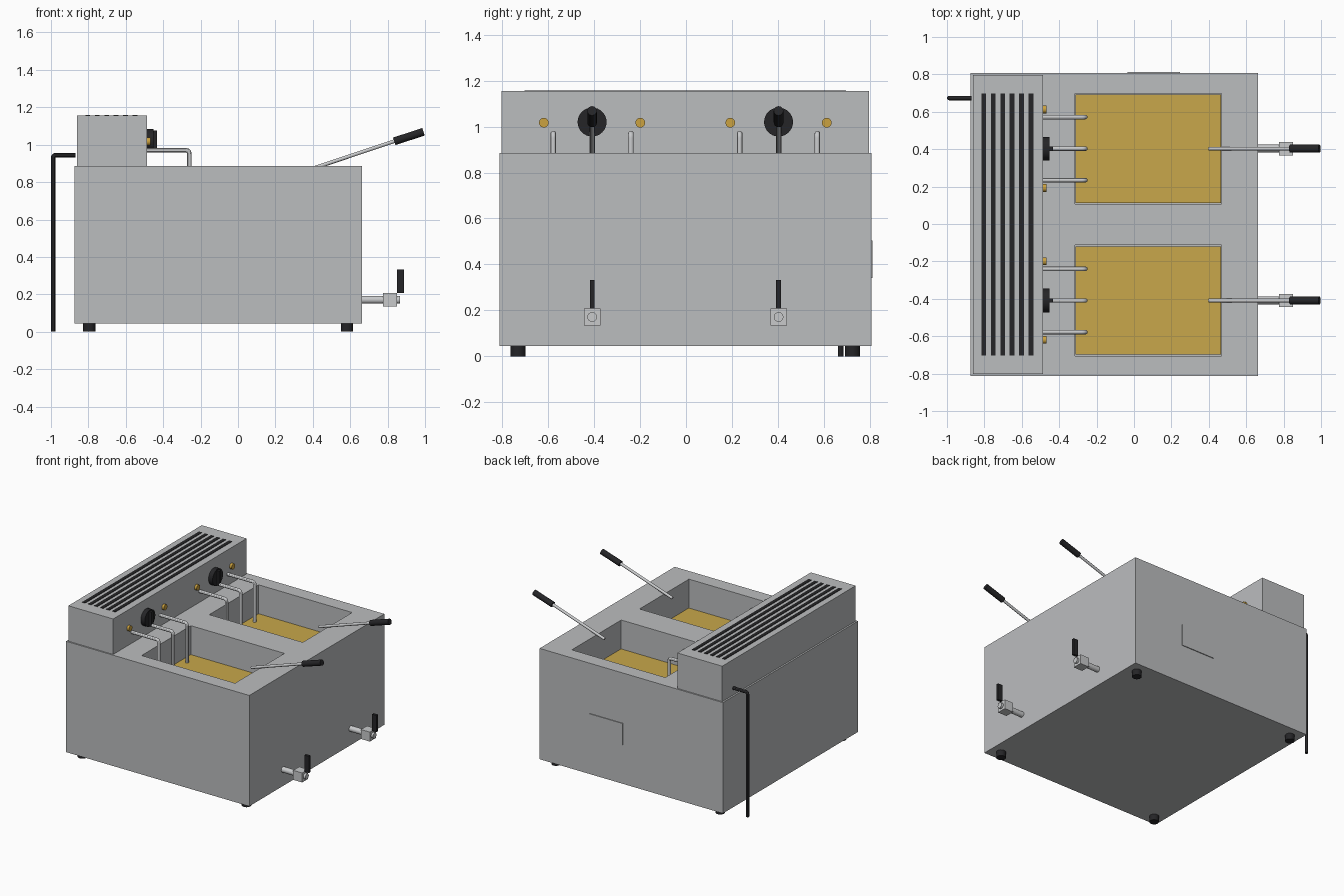
import bpy
import bmesh
from mathutils import Vector

if "Cube" in bpy.data.objects:
    bpy.data.objects.remove(bpy.data.objects["Cube"], do_unlink=True)


def material(name, r, g, b):
    m = bpy.data.materials.new(name)
    m.use_nodes = True
    m.diffuse_color = (r, g, b, 1)
    m.node_tree.nodes["Principled BSDF"].inputs["Base Color"].default_value = (r, g, b, 1)
    return m


STEEL = material("brushed steel", 0.50, 0.51, 0.52)
CHROME = material("bright steel", 0.58, 0.59, 0.60)
BLACK = material("black plastic", 0.018, 0.018, 0.02)
OIL = material("frying oil", 0.58, 0.39, 0.07)
AMBER = material("amber lamp", 0.60, 0.36, 0.05)

CY = -0.003                      # depth centre of the cabinet
BOTTOM, TOP = 0.045, 0.886       # cabinet height range


def finish(name, bm, mat, smooth=False):
    bmesh.ops.recalc_face_normals(bm, faces=bm.faces)
    mesh = bpy.data.meshes.new(name)
    bm.to_mesh(mesh)
    bm.free()
    mesh.materials.append(mat)
    ob = bpy.data.objects.new(name, mesh)
    bpy.context.collection.objects.link(ob)
    if smooth:
        shade(ob)
    return ob


def shade(ob):
    bpy.ops.object.select_all(action='DESELECT')
    ob.select_set(True)
    bpy.context.view_layer.objects.active = ob
    bpy.ops.object.shade_smooth_by_angle()


def box(name, x, y, z, mat):
    """Box from (low, high) ranges on each axis."""
    bm = bmesh.new()
    bmesh.ops.create_cube(bm, size=1)
    for v in bm.verts:
        v.co = [(lo + hi) / 2 + c * (hi - lo) for c, (lo, hi) in zip(v.co, (x, y, z))]
    return finish(name, bm, mat)


def rod(name, start, end, radius, mat, sides=24):
    """Straight capped cylinder between two points."""
    a, b = Vector(start), Vector(end)
    bm = bmesh.new()
    bmesh.ops.create_cone(bm, cap_ends=True, segments=sides, radius1=radius,
                          radius2=radius, depth=(b - a).length)
    turn = (b - a).to_track_quat('Z', 'Y')
    for v in bm.verts:
        v.co = turn @ v.co + (a + b) / 2
    return finish(name, bm, mat, True)


def bent_tube(name, start, corner, end, radius, bend, mat):
    """Capped tube with one rounded elbow."""
    a, c, b = Vector(start), Vector(corner), Vector(end)
    p = c + (a - c).normalized() * bend
    q = c + (b - c).normalized() * bend
    steps = [i / 6 for i in range(7)]
    arc = [p * (1 - t) ** 2 + c * 2 * t * (1 - t) + q * t * t for t in steps]
    points = [a] + arc + [b]
    curve = bpy.data.curves.new(name, 'CURVE')
    curve.dimensions = '3D'
    curve.bevel_depth = radius
    curve.bevel_resolution = 4
    curve.use_fill_caps = True
    line = curve.splines.new('POLY')
    line.points.add(len(points) - 1)
    for pt, co in zip(line.points, points):
        pt.co = (*co, 1)
    curve.materials.append(mat)
    ob = bpy.data.objects.new(name, curve)
    bpy.context.collection.objects.link(ob)
    bpy.ops.object.select_all(action='DESELECT')
    ob.select_set(True)
    bpy.context.view_layer.objects.active = ob
    bpy.ops.object.convert(target='MESH')
    shade(bpy.context.view_layer.objects.active)


# Cabinet and control housing
body = box("cabinet", (-0.875, 0.664), (CY - 0.81, CY + 0.81), (BOTTOM, TOP), STEEL)
box("control_housing", (-0.862, -0.486), (CY - 0.8, CY + 0.8), (TOP, 1.155), STEEL)
box("rear_plate", (-0.035, 0.245), (CY + 0.81, CY + 0.816), (0.34, 0.505), STEEL)

# Vent slots on the housing
for i in range(6):
    x = -0.803 + 0.0505 * i
    box(f"vent_slot_{i + 1}", (x - 0.013, x + 0.013), (CY - 0.7, CY + 0.7), (1.151, 1.158), BLACK)

# Feet
for fx in (-0.795, 0.583):
    for fy in (-0.728, 0.728):
        rod("foot", (fx, CY + fy, 0), (fx, CY + fy, BOTTOM + 0.002), 0.033, BLACK)

# Power cord at the left end of the back
bent_tube("power_cord", (-0.87, 0.673, 0.944), (-0.988, 0.673, 0.944),
          (-0.988, 0.673, 0), 0.012, 0.015, BLACK)

# Two identical fryer stations
for label, sign in (("front", -1), ("back", 1)):
    y = CY + sign * 0.406

    # Well cut into the cabinet, filled with oil
    wx, wy = (-0.316, 0.469), (y - 0.296, y + 0.296)
    cutter = box(f"{label}_well_cutter", wx, wy, (0.64, 1.0), STEEL)
    cutter.hide_render = True
    cutter.hide_viewport = True
    cut = body.modifiers.new(f"{label}_well", 'BOOLEAN')
    cut.operation = 'DIFFERENCE'
    cut.solver = 'EXACT'
    cut.object = cutter
    box(f"{label}_oil", (wx[0] + 0.003, wx[1] - 0.003), (wy[0] + 0.006, wy[1] - 0.006),
        (0.638, 0.67), OIL)

    # Thermostat knob with grip
    rod(f"{label}_knob", (-0.487, y, 1.02), (-0.452, y, 1.02), 0.063, BLACK, 32)
    box(f"{label}_knob_grip", (-0.455, -0.433), (y - 0.012, y + 0.012), (0.965, 1.075), BLACK)

    # Indicator lamps
    for dy in (-0.21, 0.21):
        rod(f"{label}_lamp", (-0.487, y + dy, 1.017), (-0.468, y + dy, 1.017), 0.021, AMBER)

    # Heating element tubes
    for dy in (-0.169, 0, 0.169):
        bent_tube(f"{label}_heating_tube", (-0.487, y + dy, 0.97), (-0.26, y + dy, 0.97),
                  (-0.26, y + dy, 0.66), 0.012, 0.02, CHROME)

    # Basket handle
    rod(f"{label}_basket_rod", (0.4, y, 0.873), (0.84, y, 1.02), 0.01, CHROME, 16)
    rod(f"{label}_basket_grip", (0.835, y, 1.018), (0.992, y, 1.069), 0.021, BLACK)

    # Drain tap
    rod(f"{label}_drain_pipe", (0.66, y, 0.171), (0.866, y, 0.171), 0.021, CHROME)
    box(f"{label}_drain_valve", (0.775, 0.85), (y - 0.036, y + 0.036), (0.135, 0.207), CHROME)
    box(f"{label}_drain_lever", (0.85, 0.888), (y - 0.01, y + 0.01), (0.207, 0.333), BLACK)
